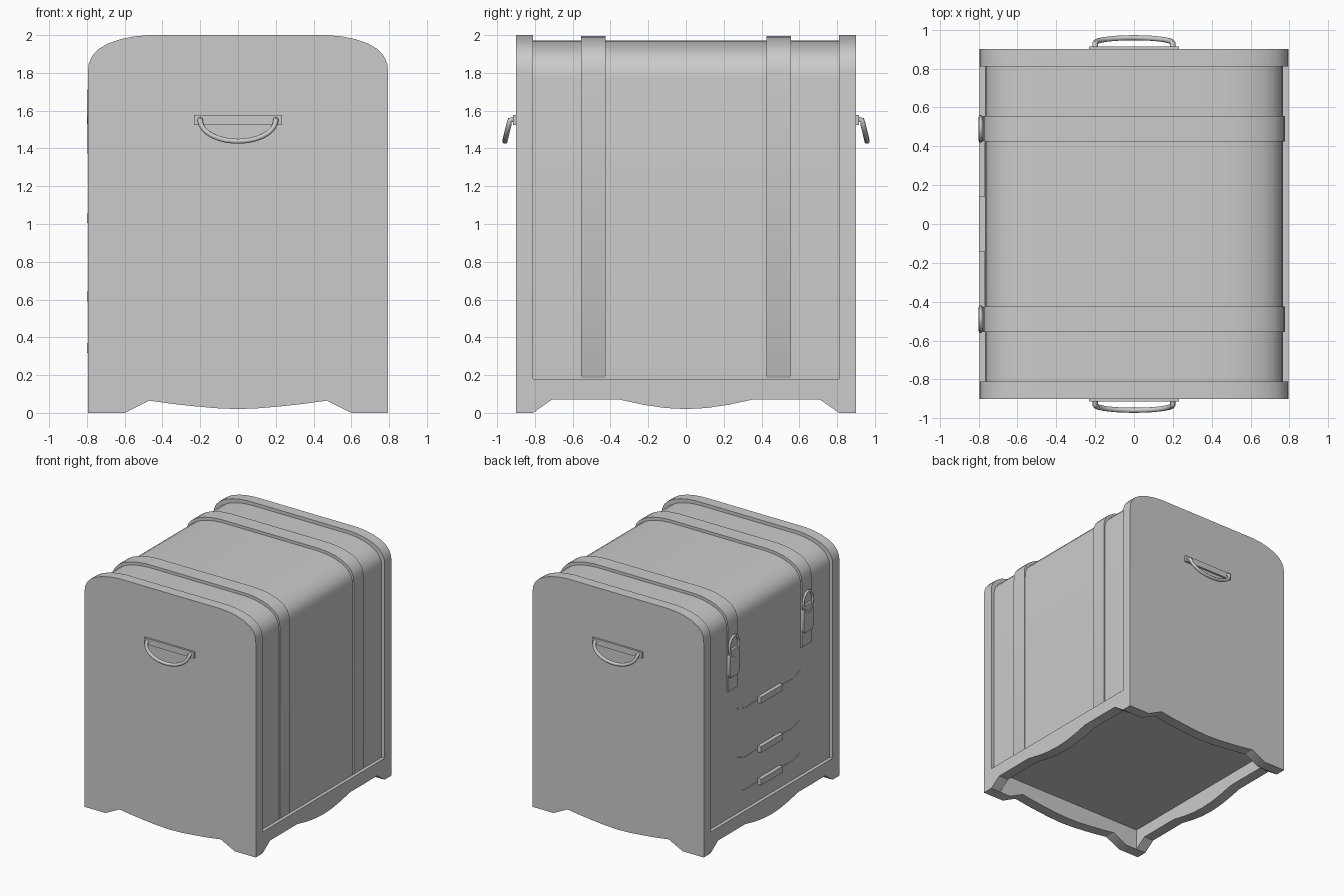
import bpy, bmesh, math
from mathutils import Vector

if "Cube" in bpy.data.objects:
    bpy.data.objects.remove(bpy.data.objects["Cube"], do_unlink=True)

grey = bpy.data.materials.new("plain grey")
grey.use_nodes = True
grey.diffuse_color = (0.6, 0.6, 0.6, 1)
grey.node_tree.nodes["Principled BSDF"].inputs["Base Color"].default_value = (0.6, 0.6, 0.6, 1)


def finish(obj, angle=30):
    if not obj.data.materials:
        obj.data.materials.append(grey)
    bpy.ops.object.select_all(action='DESELECT')
    obj.select_set(True)
    bpy.context.view_layer.objects.active = obj
    bpy.ops.object.shade_smooth_by_angle(angle=math.radians(angle))
    return obj


def prism(name, outline, axis, start, end):
    """Extrude an outline along x (outline is y, z) or y (outline is x, z)."""
    bm = bmesh.new()
    place = (lambda p, d: (d, p[0], p[1])) if axis == 'x' else (lambda p, d: (p[0], d, p[1]))
    face = bm.faces.new([bm.verts.new(place(p, start)) for p in outline])
    ext = bmesh.ops.extrude_face_region(bm, geom=[face])
    shift = Vector(place((0, 0), end - start))
    bmesh.ops.translate(bm, vec=shift, verts=[v for v in ext["geom"] if isinstance(v, bmesh.types.BMVert)])
    bmesh.ops.recalc_face_normals(bm, faces=bm.faces)
    mesh = bpy.data.meshes.new(name)
    bm.to_mesh(mesh)
    bm.free()
    obj = bpy.data.objects.new(name, mesh)
    bpy.context.collection.objects.link(obj)
    return finish(obj)


def box(name, x, y, z):
    return prism(name, [(y[0], z[0]), (y[1], z[0]), (y[1], z[1]), (y[0], z[1])], 'x', x[0], x[1])


def tube(name, points, radius, cyclic=False):
    curve = bpy.data.curves.new(name, 'CURVE')
    curve.dimensions = '3D'
    curve.bevel_depth = radius
    curve.bevel_resolution = 2
    curve.use_fill_caps = True
    spline = curve.splines.new('POLY')
    spline.points.add(len(points) - 1)
    for sp, p in zip(spline.points, points):
        sp.co = (*p, 1)
    spline.use_cyclic_u = cyclic
    obj = bpy.data.objects.new(name, curve)
    bpy.context.collection.objects.link(obj)
    bpy.ops.object.select_all(action='DESELECT')
    obj.select_set(True)
    bpy.context.view_layer.objects.active = obj
    bpy.ops.object.convert(target='MESH')
    return finish(bpy.context.object, 50)


def mirrored(half):
    """Mirror a half outline that starts on the centre line."""
    return [(-a, b) for a, b in reversed(half[1:])] + half


# Rounded shoulder of the domed top, from centre to side
SHOULDER = [(.47, 2), (.55, 1.993), (.62, 1.979), (.69, 1.955), (.74, 1.925),
            (.772, 1.89), (.79, 1.85), (.795, 1.8)]


def dome(side_in, top_in):
    k = (.795 - side_in) / .795
    right = [(x * k, z - top_in) for x, z in SHOULDER]
    return [(-x, z) for x, z in reversed(right)] + right


# End panels with scalloped feet
foot = mirrored([(0, .02), (.12, .025), (.23, .035), (.35, .048), (.47, .065), (.6, 0), (.795, 0)])
for name, s in (("front", -1), ("back", 1)):
    prism(name + "_panel", foot + dome(0, 0)[::-1], 'y', s * .81, s * .9)

# Scalloped side rails between the panels
rail = mirrored([(0, .02), (.11, .026), (.22, .042), (.35, .07), (.71, .07), (.81, 0)])
for name, s in (("left", 1), ("right", -1)):
    prism(name + "_rail", rail + [(.81, .18), (-.81, .18)], 'x', s * .705, s * .795)

# Main body, open below between the rails
body = dome(.028, .028)
prism("body", [(-.767, .175)] + body + [(.767, .175)], 'y', -.81, .81)

# Straps over the dome, with a buckle on the drawer side
outer, inner = dome(.018, .004), dome(.032, .04)
for name, y in (("front", -.49), ("back", .49)):
    band = [(-.777, 1.25)] + outer + [(.777, .2), (.77, .185), (.763, .185)]
    prism(name + "_strap", band + inner[::-1] + [(-.763, 1.25)], 'y', y - .065, y + .065)
    plate = [(-.05, 1.37), (.05, 1.37), (.062, 1.4), (.062, 1.55), (.045, 1.6),
             (-.045, 1.6), (-.062, 1.55), (-.062, 1.4)]
    prism(name + "_buckle_plate", [(y + a, z) for a, z in plate], 'x', -.797, -.775)
    ring = [math.tau * i / 20 for i in range(20)]
    tube(name + "_buckle_ring",
         [(-.79, y + .062 * math.cos(t), 1.62 + .085 * math.sin(t)) for t in ring], .01, True)

# Drawer pulls, each with a thin sagging drawer line either side
for n, z in enumerate((.343, .617, 1.03), 1):
    box(f"drawer_pull_{n}", (-.799, -.76), (-.145, .145), (z - .026, z + .026))
    for side, s in (("back", 1), ("front", -1)):
        line = [(.145, .0), (.21, .0), (.27, -.005), (.32, -.003), (.36, .008), (.42, .03)]
        tube(f"drawer_line_{n}_{side}", [(-.767, s * a, z + b) for a, b in line], .003)

# Carrying handles on the end panels
for name, s in (("front", -1), ("back", 1)):
    prism(name + "_handle_plate", [(-.232, 1.525), (.232, 1.525), (.232, 1.577), (-.232, 1.577)],
          'y', s * .89, s * .915)
    arc = [math.pi * i / 20 for i in range(21)]
    bail = [(-.2 * math.cos(t), s * (.932 + .027 * math.sin(t)), 1.55 - .112 * math.sin(t)) for t in arc]
    ends = [(-.2, s * .9, 1.555)], [(.2, s * .9, 1.555)]
    tube(name + "_handle", ends[0] + bail + ends[1], .014)
